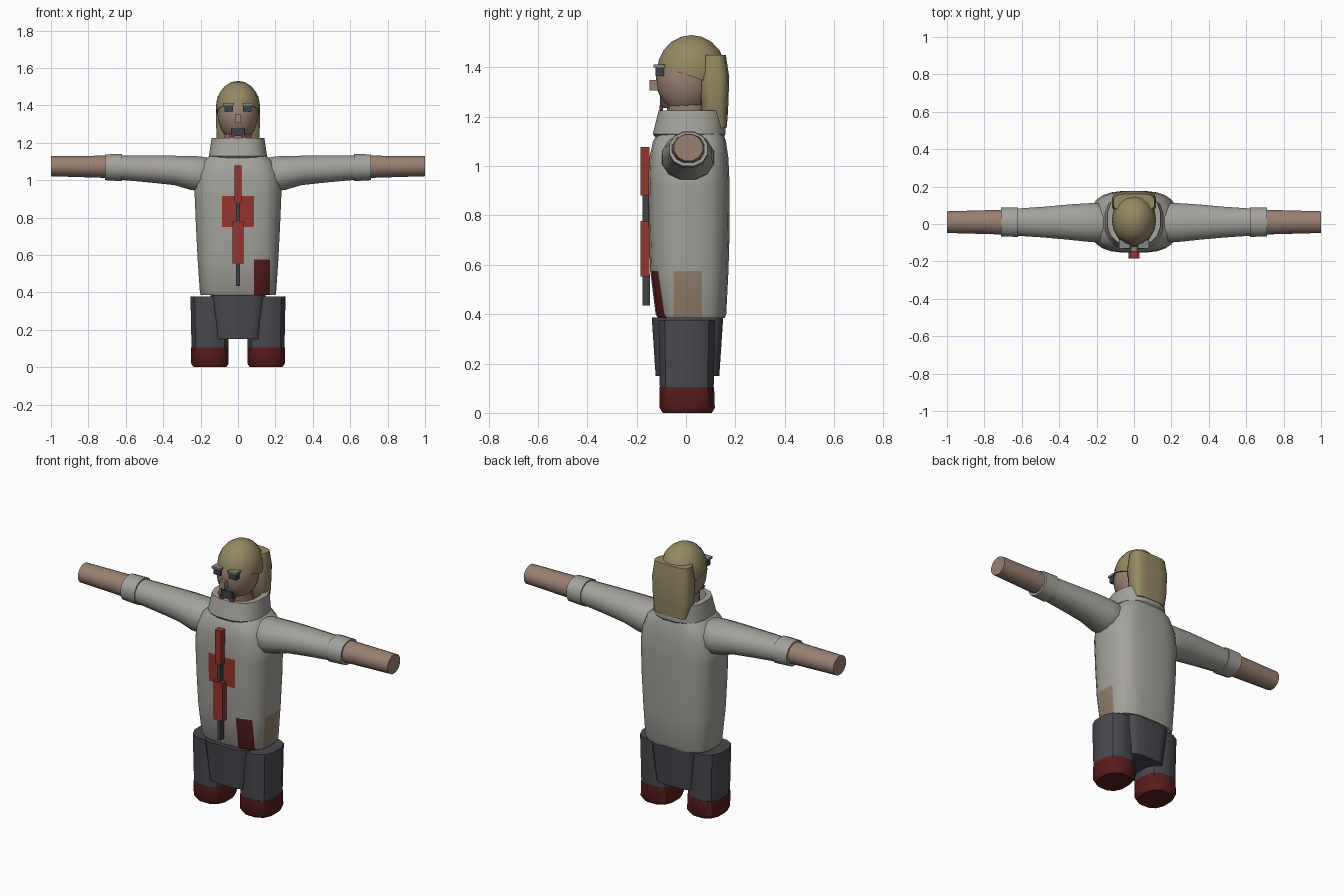
import bpy, bmesh, math
from mathutils import Vector

if "Cube" in bpy.data.objects:
    bpy.data.objects.remove(bpy.data.objects["Cube"])


def material(name, r, g, b):
    m = bpy.data.materials.new(name)
    m.diffuse_color = (r, g, b, 1)
    m.use_nodes = True
    m.node_tree.nodes["Principled BSDF"].inputs["Base Color"].default_value = m.diffuse_color
    return m


SHIRT = material("shirt grey", 0.37, 0.36, 0.325)
SKIN = material("skin", 0.32, 0.215, 0.165)
HAIR = material("dull blond", 0.30, 0.25, 0.125)
TROUSER = material("charcoal", 0.066, 0.064, 0.075)
RED = material("red", 0.30, 0.036, 0.026)
MAROON = material("maroon", 0.105, 0.013, 0.013)
PATCH = material("tan patch", 0.29, 0.21, 0.15)
DARK = material("dark metal", 0.05, 0.052, 0.062)
FRAME = material("frame grey", 0.24, 0.24, 0.23)


def finish(name, bm, *mats, angle=35):
    bmesh.ops.recalc_face_normals(bm, faces=bm.faces[:])
    me = bpy.data.meshes.new(name)
    bm.to_mesh(me)
    bm.free()
    ob = bpy.data.objects.new(name, me)
    bpy.context.collection.objects.link(ob)
    for m in mats:
        me.materials.append(m)
    bpy.ops.object.select_all(action='DESELECT')
    ob.select_set(True)
    bpy.context.view_layer.objects.active = ob
    bpy.ops.object.shade_smooth_by_angle(angle=math.radians(angle))
    return ob


def loft(rings, n=12, power=2.0, axis='Z', sign=1):
    """Rings are (position, centre 1, centre 2, radius 1, radius 2)."""
    bm = bmesh.new()
    loops = []
    for t, c1, c2, r1, r2 in rings:
        loop = []
        for i in range(n):
            a = 2 * math.pi * (i + 0.5) / n
            c, s = math.cos(a), math.sin(a)
            u = c1 + r1 * math.copysign(abs(c) ** (2 / power), c)
            v = c2 + r2 * math.copysign(abs(s) ** (2 / power), s)
            loop.append(bm.verts.new((u, v, t) if axis == 'Z' else (sign * t, u, v)))
        loops.append(loop)
    for lo, hi in zip(loops, loops[1:]):
        for i in range(n):
            j = (i + 1) % n
            bm.faces.new((lo[i], lo[j], hi[j], hi[i]))
    bm.faces.new(loops[0][::-1])
    bm.faces.new(loops[-1])
    return bm


def box(name, x0, x1, y0, y1, z0, z1, mat):
    bm = bmesh.new()
    bmesh.ops.create_cube(bm, size=1)
    for v in bm.verts:
        v.co = Vector(((x0 + x1) / 2 + v.co.x * (x1 - x0),
                       (y0 + y1) / 2 + v.co.y * (y1 - y0),
                       (z0 + z1) / 2 + v.co.z * (z1 - z0)))
    return finish(name, bm, mat)


def cut(bm, point, normal, clear=False):
    return bmesh.ops.bisect_plane(bm, geom=bm.verts[:] + bm.edges[:] + bm.faces[:],
                                  plane_co=point, plane_no=normal, clear_inner=clear)


def ellipsoid(centre, radii):
    bm = bmesh.new()
    bmesh.ops.create_uvsphere(bm, u_segments=16, v_segments=10, radius=1)
    for v in bm.verts:
        v.co = Vector([c + r * k for c, r, k in zip(centre, radii, v.co)])
    return bm


# Torso, with coloured patches cut into the cloth
profile = [(0.385, 0.20, -0.115, 0.158), (0.40, 0.205, -0.124, 0.164),
           (0.575, 0.217, -0.146, 0.173), (0.75, 0.226, -0.152, 0.178),
           (0.94, 0.234, -0.154, 0.177), (1.03, 0.222, -0.15, 0.173),
           (1.10, 0.19, -0.135, 0.163), (1.14, 0.14, -0.11, 0.15)]
bm = loft([(z, 0, (f + b) / 2, w, (b - f) / 2) for z, w, f, b in profile], 24, 3.0)
for x in (-0.085, 0.085, 0.17):
    cut(bm, (x, 0, 0), (1, 0, 0))
for y in (-0.05, 0.065):
    cut(bm, (0, y, 0), (0, 1, 0))
cut(bm, (0, 0, 0.915), (0, 0, 1))
for f in bm.faces:
    c = f.calc_center_median()
    if abs(f.normal.z) > 0.8:
        continue
    if c.y < -0.05 and abs(c.x) < 0.085 and 0.75 < c.z < 0.915:
        f.material_index = 1
    elif c.y < -0.05 and 0.085 < c.x < 0.17 and c.z < 0.575:
        f.material_index = 2
    elif c.x > 0.17 and -0.05 < c.y < 0.065 and c.z < 0.575:
        f.material_index = 3
finish("torso", bm, SHIRT, RED, MAROON, PATCH)

# Hollow standing collar
finish("collar", loft([(1.10, 0, 0.015, 0.13, 0.125), (1.13, 0, 0.013, 0.158, 0.15),
                       (1.225, 0, 0.025, 0.143, 0.138), (1.225, 0, 0.02, 0.11, 0.11),
                       (1.16, 0, 0.02, 0.105, 0.105)], 16, 2.6), SHIRT)

# Arms, legs and boots on both sides
for side, s in (("left", -1), ("right", 1)):
    finish(side + "_sleeve", loft([(0.15, 0.008, 1.035, 0.095, 0.085),
                                   (0.20, 0.008, 1.035, 0.108, 0.095),
                                   (0.25, 0.008, 1.038, 0.106, 0.094),
                                   (0.34, 0.01, 1.052, 0.098, 0.081),
                                   (0.48, 0.01, 1.06, 0.085, 0.074),
                                   (0.64, 0.01, 1.067, 0.074, 0.066)],
                                  12, 2.2, 'X', s), SHIRT)
    finish(side + "_cuff", loft([(0.62, 0.01, 1.067, 0.081, 0.075),
                                 (0.712, 0.01, 1.069, 0.08, 0.071)], 12, 2.2, 'X', s), SHIRT)
    finish(side + "_forearm", loft([(0.68, 0.01, 1.071, 0.069, 0.062),
                                    (1.0, 0.01, 1.075, 0.06, 0.056)], 12, 2.0, 'X', s), SKIN)
    finish(side + "_leg", loft([(0.09, s * 0.15, 0.003, 0.101, 0.112),
                                (0.377, s * 0.152, 0.003, 0.105, 0.118)], 12, 2.5), TROUSER)
    finish(side + "_boot", loft([(0.0, s * 0.15, 0.005, 0.09, 0.102),
                                 (0.02, s * 0.15, 0.005, 0.103, 0.115),
                                 (0.105, s * 0.15, 0.003, 0.103, 0.114)], 12, 2.5), MAROON)

# Hips hanging between the legs
finish("hips", loft([(0.15, 0, 0.006, 0.122, 0.130), (0.387, 0, 0.006, 0.148, 0.146)],
                    16, 5.0), TROUSER)

# Head and neck
finish("neck", loft([(1.12, 0, 0.01, 0.075, 0.08), (1.29, 0, 0.0, 0.075, 0.085)], 12), SKIN)
finish("head", ellipsoid((0, 0, 1.355), (0.11, 0.122, 0.15)), SKIN)

# Hair cap, sloped along the forehead
bm = ellipsoid((0, 0.022, 1.385), (0.119, 0.139, 0.146))
edge = cut(bm, (0, 0, 1.37), Vector((0, 0.33, 1)), True)["geom_cut"]
bmesh.ops.holes_fill(bm, edges=[e for e in edge if isinstance(e, bmesh.types.BMEdge)])
finish("hair_cap", bm, HAIR)

# Long hair at the back
finish("hair_back", loft([(1.155, 0, 0.135, 0.10, 0.03), (1.22, 0, 0.115, 0.116, 0.056),
                          (1.36, 0, 0.115, 0.12, 0.061), (1.45, 0, 0.115, 0.11, 0.047)],
                         16, 3.5), HAIR)

# Face details
for side, s in (("left", -1), ("right", 1)):
    a, b = sorted((s * 0.027, s * 0.073))
    box(side + "_lens", a, b, -0.124, -0.09, 1.366, 1.402, DARK)
    box(side + "_brow_bar", a - 0.006, b + 0.006, -0.132, -0.085, 1.40, 1.412, FRAME)
    # Bow points under the chin
    bm = bmesh.new()
    tri = [bm.verts.new(p) for p in ((s * 0.015, -0.108, 1.236), (s * 0.05, -0.108, 1.246),
                                     (s * 0.036, -0.108, 1.212))]
    out = bmesh.ops.extrude_face_region(bm, geom=[bm.faces.new(tri)])
    for v in out["geom"]:
        if isinstance(v, bmesh.types.BMVert):
            v.co.y += 0.015
    finish(side + "_bow", bm, RED)
box("nose", -0.015, 0.015, -0.147, -0.10, 1.306, 1.35, SKIN)
box("mouth_piece", -0.035, 0.035, -0.106, -0.06, 1.235, 1.28, DARK)

# Long tool hung on the chest
box("tool_upper_block", -0.02, 0.02, -0.184, -0.148, 0.88, 1.078, RED)
box("tool_link", -0.01, 0.01, -0.176, -0.148, 0.77, 0.89, DARK)
box("tool_lower_block", -0.03, 0.03, -0.184, -0.148, 0.553, 0.778, RED)
box("tool_tip", -0.01, 0.01, -0.177, -0.145, 0.435, 0.56, DARK)
